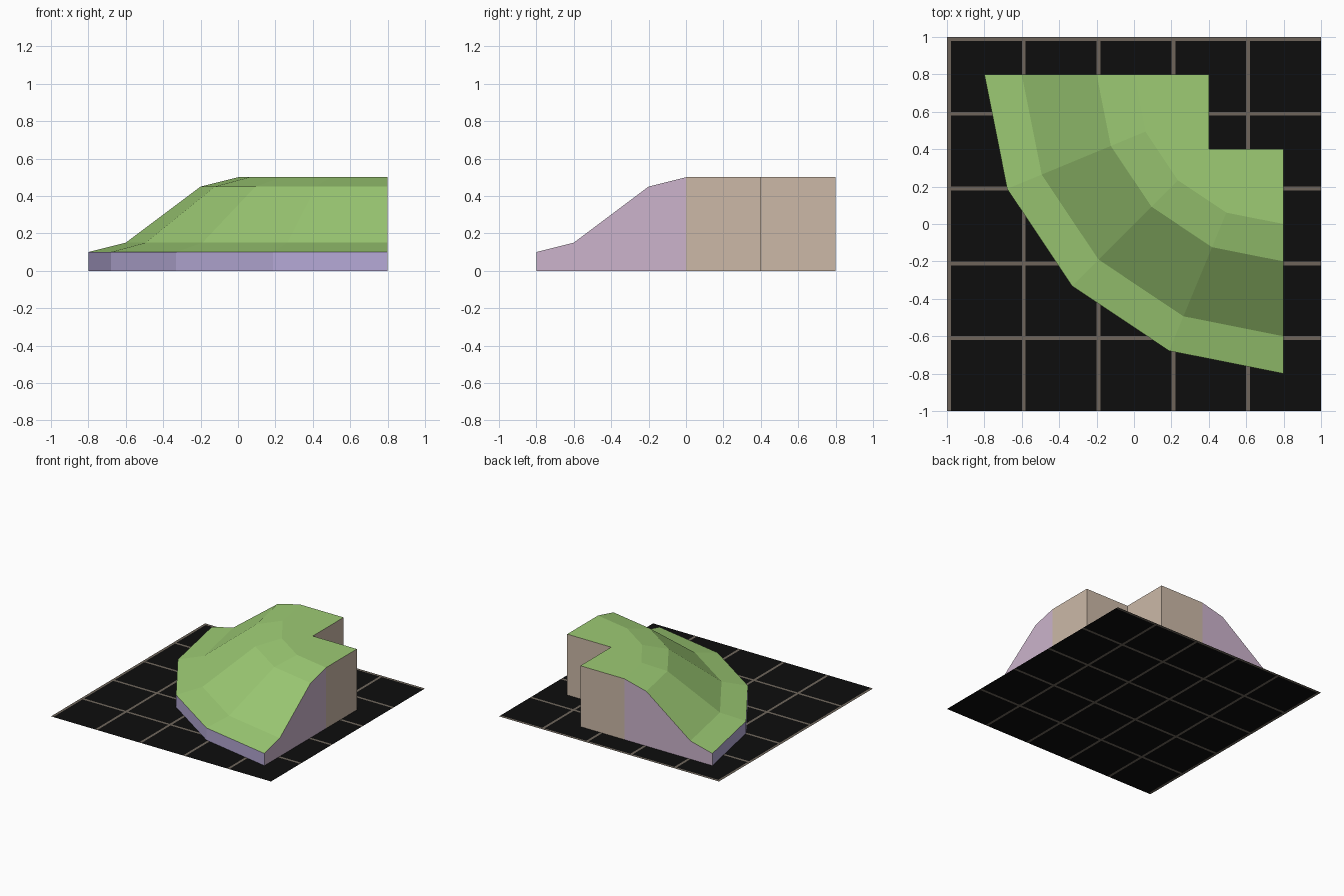
import bpy, bmesh, math

if "Cube" in bpy.data.objects:
    bpy.data.objects.remove(bpy.data.objects["Cube"])


def material(name, r, g, b):
    lin = lambda c: ((c / 255 + 0.055) / 1.055) ** 2.4 if c > 10 else c / 255 / 12.92
    m = bpy.data.materials.new(name)
    m.diffuse_color = (lin(r), lin(g), lin(b), 1)
    m.use_nodes = True
    m.node_tree.nodes["Principled BSDF"].inputs["Base Color"].default_value = m.diffuse_color
    return m


GRASS = material("grass green", 157, 203, 116)
LILAC = material("lilac", 180, 168, 212)
MAUVE = material("mauve", 204, 180, 204)
TAN = material("tan", 204, 185, 167)
BLACK = material("black", 13, 13, 13)
LINE = material("grey brown", 110, 101, 91)


def build(name, polys, mats, rule=None):
    """Flat-faced object from polygons; rule(face) picks the material slot."""
    bm = bmesh.new()
    for poly in polys:
        bm.faces.new([bm.verts.new(p) for p in poly])
    bmesh.ops.remove_doubles(bm, verts=bm.verts, dist=1e-5)
    for f in bm.faces:
        f.material_index = rule(f) if rule else 0
    me = bpy.data.meshes.new(name)
    bm.to_mesh(me)
    bm.free()
    for m in mats:
        me.materials.append(m)
    ob = bpy.data.objects.new(name, me)
    bpy.context.collection.objects.link(ob)
    return ob


# Slope profile (radius, height) swept a quarter turn about the corner (0.8, 0.8)
C, STEPS = 0.8, 4
PROFILE = [(1.6, 0.1), (1.4, 0.15), (1.0, 0.45), (0.8, 0.5)]


def pt(r, z, i):
    a = math.pi / 2 * i / STEPS
    return (C - r * math.cos(a), C - r * math.sin(a), z)


# Grass slope and plateau
top = [[pt(*p, i), pt(*p, i + 1), pt(*q, i + 1), pt(*q, i)]
       for p, q in zip(PROFILE, PROFILE[1:]) for i in range(STEPS)]
top.append([pt(0.8, 0.5, i) for i in range(STEPS + 1)]
           + [(0.8, 0.4, 0.5), (0.4, 0.4, 0.5), (0.4, 0.8, 0.5)])
build("grass_slope", top, [GRASS])

# Low curved outer wall
build("outer_wall", [[pt(1.6, 0, i), pt(1.6, 0, i + 1), pt(1.6, 0.1, i + 1), pt(1.6, 0.1, i)]
                     for i in range(STEPS)], [LILAC])

# Cut ends under the slope
build("end_walls", [
    [pt(0.8, 0, 0), pt(1.6, 0, 0)] + [pt(*p, 0) for p in PROFILE],
    [pt(1.6, 0, STEPS), pt(0.8, 0, STEPS)] + [pt(*p, STEPS) for p in reversed(PROFILE)],
], [MAUVE])

# Tall walls round the notched back corner
path = [(0.8, 0), (0.8, 0.4), (0.4, 0.4), (0.4, 0.8), (0, 0.8)]
build("back_walls", [[(*a, 0), (*b, 0), (*b, 0.5), (*a, 0.5)]
                     for a, b in zip(path, path[1:])], [TAN])

# Ground plate with grid lines along the left and back edge of each 0.4 tile
W, T = 0.021, 0.4
xs = [-1 + T * i + d for i in range(5) for d in (0, W)] + [1]
ys = [-x for x in reversed(xs)]
cells = [[(a, c, 0), (b, c, 0), (b, d, 0), (a, d, 0)]
         for a, b in zip(xs, xs[1:]) for c, d in zip(ys, ys[1:])]


def on_line(f):
    c = f.calc_center_median()
    return int((c.x + 1) % T < W or (1 - c.y) % T < W)


build("ground_plate", cells, [BLACK, LINE], on_line)
